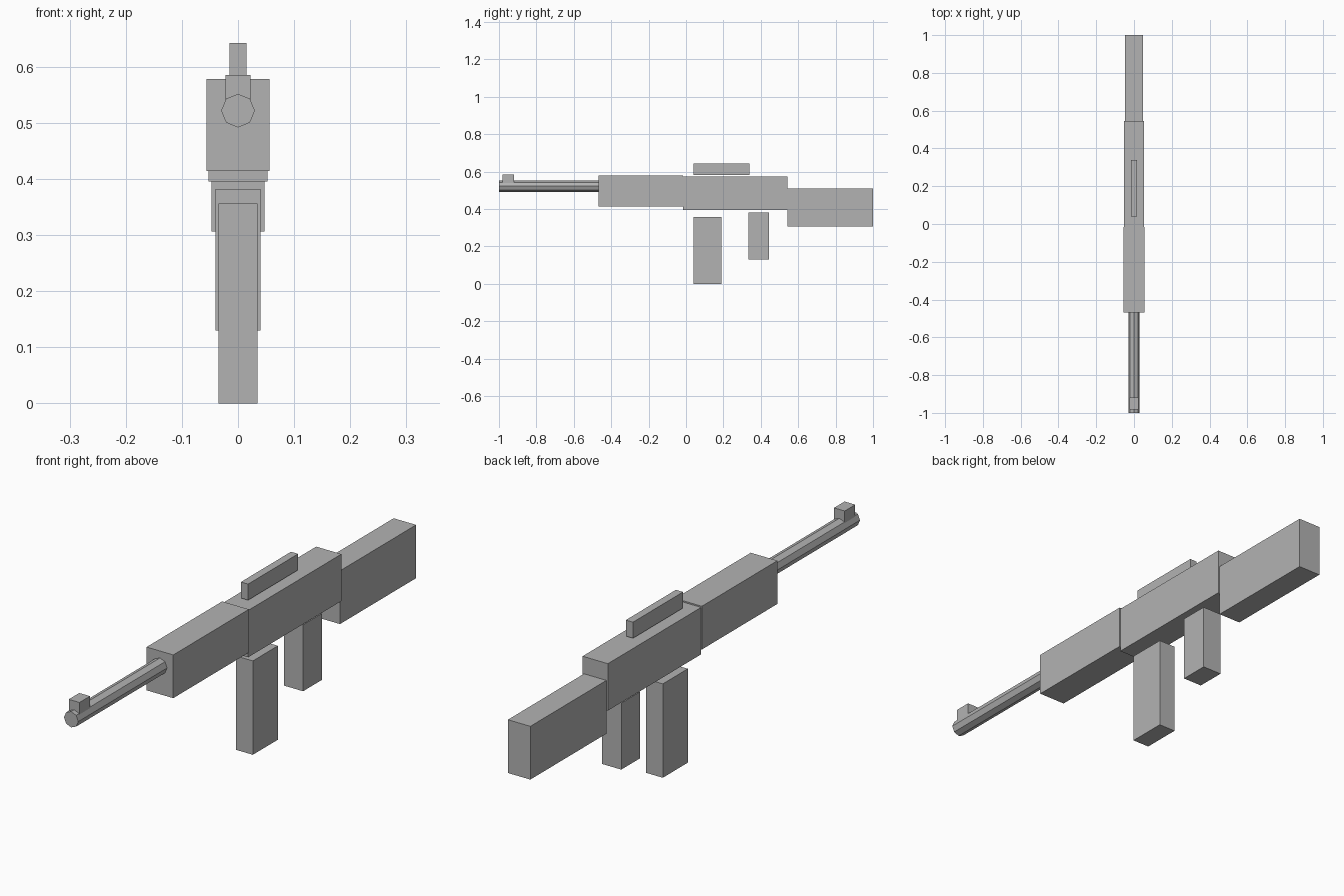
import bpy
import math

if "Cube" in bpy.data.objects:
    bpy.data.objects.remove(bpy.data.objects["Cube"])

# One flat grey for the whole model
grey = bpy.data.materials.new("plain_grey")
grey.diffuse_color = (0.45, 0.45, 0.45, 1.0)
grey.use_nodes = True
grey.node_tree.nodes["Principled BSDF"].inputs["Base Color"].default_value = grey.diffuse_color


def box(name, half_width, y0, y1, z0, z1):
    """Box centred on x = 0, given by its extents."""
    bpy.ops.mesh.primitive_cube_add(size=1, location=(0, (y0 + y1) / 2, (z0 + z1) / 2))
    ob = bpy.context.object
    ob.name = name
    ob.scale = (half_width * 2, y1 - y0, z1 - z0)
    bpy.ops.object.transform_apply(location=False, rotation=False, scale=True)
    ob.data.materials.append(grey)
    return ob


# Main body, front to back
box("handguard", 0.056, -0.468, -0.015, 0.414, 0.578)
box("receiver", 0.053, -0.015, 0.544, 0.395, 0.573)
box("stock", 0.047, 0.544, 1.0, 0.306, 0.508)

# Parts below the body
box("magazine", 0.035, 0.039, 0.189, 0.0, 0.356)
box("grip", 0.040, 0.333, 0.445, 0.13, 0.382)

# Parts on top
box("rear_rail", 0.015, 0.039, 0.339, 0.581, 0.642)
box("front_sight", 0.0225, -0.982, -0.919, 0.539, 0.585)

# Eight-sided barrel with corners pointing up and sideways
y0, y1 = -1.0, -0.465
bpy.ops.mesh.primitive_cylinder_add(vertices=8, radius=0.03, depth=y1 - y0,
                                    location=(0, (y0 + y1) / 2, 0.5215),
                                    rotation=(math.pi / 2, 0, 0))
barrel = bpy.context.object
barrel.name = "barrel"
barrel.data.materials.append(grey)
